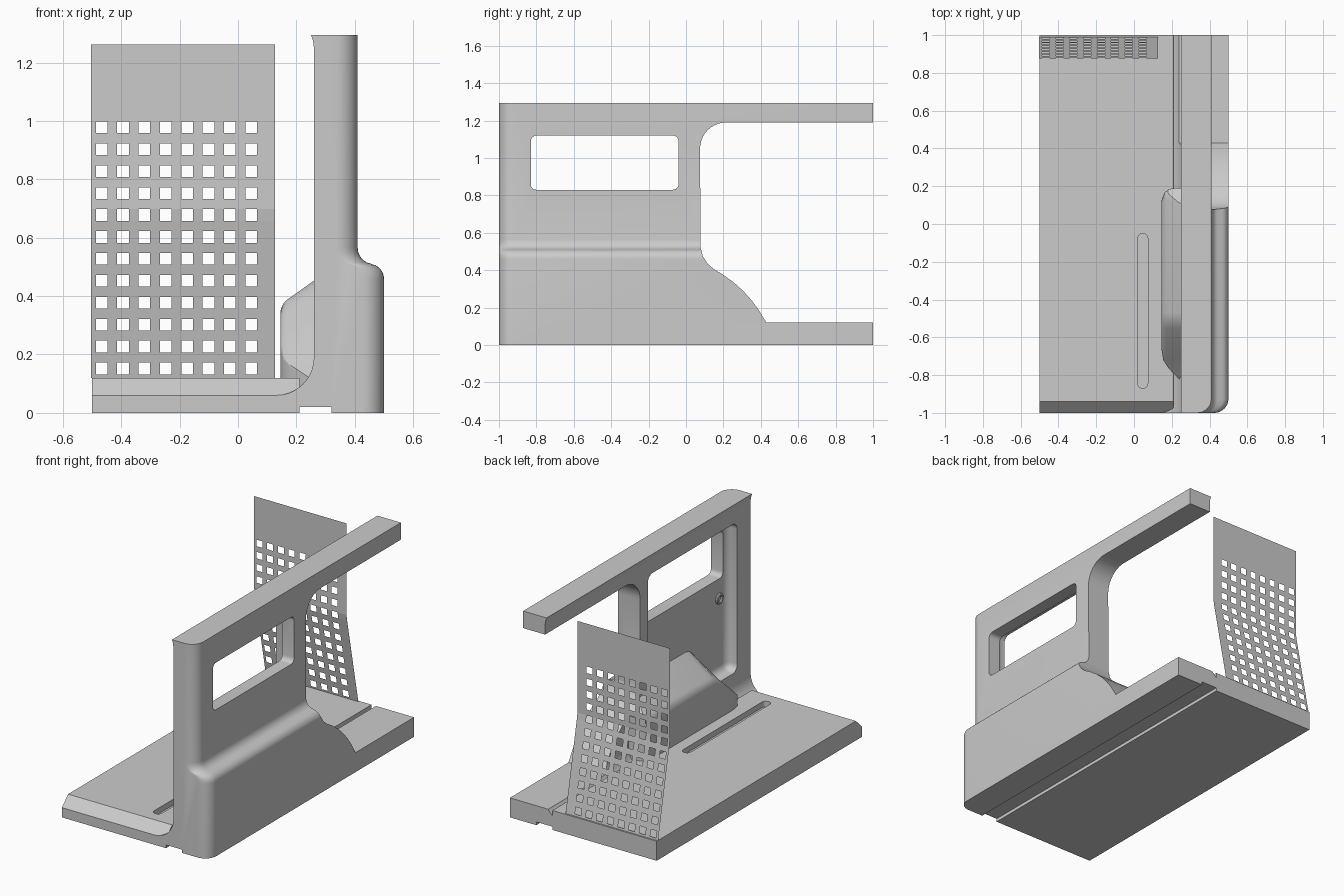
import bpy, bmesh, math
from mathutils import Vector

if "Cube" in bpy.data.objects:
    bpy.data.objects.remove(bpy.data.objects["Cube"])


def loft(name, sections):
    """Closed solid through rings that share a vertex count."""
    bm = bmesh.new()
    rings = [[bm.verts.new(p) for p in s] for s in sections]
    n = len(rings[0])
    for a, b in zip(rings, rings[1:]):
        for i in range(n):
            bm.faces.new((a[i], a[(i + 1) % n], b[(i + 1) % n], b[i]))
    bm.faces.new(rings[0])
    bm.faces.new(rings[-1][::-1])
    bmesh.ops.recalc_face_normals(bm, faces=bm.faces)
    return finish(name, bm)


def finish(name, bm):
    me = bpy.data.meshes.new(name)
    bm.to_mesh(me)
    bm.free()
    ob = bpy.data.objects.new(name, me)
    bpy.context.collection.objects.link(ob)
    return ob


def arc(cx, cy, r, a0, a1, n=8):
    return [(cx + r * math.cos(math.radians(a0 + (a1 - a0) * i / n)),
             cy + r * math.sin(math.radians(a0 + (a1 - a0) * i / n))) for i in range(n + 1)]


def rounded_rect(u0, u1, v0, v1, r):
    return (arc(u1 - r, v0 + r, r, -90, 0, 5) + arc(u1 - r, v1 - r, r, 0, 90, 5)
            + arc(u0 + r, v1 - r, r, 90, 180, 5) + arc(u0 + r, v0 + r, r, 180, 270, 5))


def extrude_x(name, yz, x0, x1):
    return loft(name, [[(x, y, z) for y, z in yz] for x in (x0, x1)])


def box(name, lo, hi, bevel=0.0):
    bm = bmesh.new()
    bmesh.ops.create_cube(bm, size=1)
    for v in bm.verts:
        v.co = Vector([(a + b) / 2 + c * (b - a) for a, b, c in zip(lo, hi, v.co)])
    if bevel:
        bmesh.ops.bevel(bm, geom=bm.edges[:], offset=bevel, segments=5, profile=0.5, affect='EDGES')
    return finish(name, bm)


def activate(ob):
    bpy.ops.object.select_all(action='DESELECT')
    ob.select_set(True)
    bpy.context.view_layer.objects.active = ob


def boolean(ob, cutter, op='DIFFERENCE'):
    m = ob.modifiers.new("cut", 'BOOLEAN')
    m.object, m.operation, m.solver = cutter, op, 'EXACT'
    activate(ob)
    bpy.ops.object.modifier_apply(modifier=m.name)


def smooth(ob):
    activate(ob)
    bpy.ops.object.shade_smooth_by_angle(angle=math.radians(32))


# Side outline shared by the wall and the motor cover
side = ([(-1.2, -.1), (1.2, -.1), (1.2, .12), (.43, .12), (.39, .185), (.35, .24), (.305, .29),
         (.255, .335), (.2, .375), (.15, .405), (.115, .435), (.09, .475), (.078, .52)]
        + arc(.215, 1.05, .14, 180, 90, 10) + [(1.2, 1.19), (1.2, 1.4), (-1.2, 1.4)])
side_cutter = extrude_x("side_cutter", side, -1, 1)

# Wall and foot: L section with a rounded outer front corner
section = ([(-.5, 0), (.21, 0), (.21, .02), (.32, .02), (.32, 0), (.5, 0)]
           + arc(.45, .46, .05, 0, 80, 6) + arc(.465, .565, .055, 260, 180, 6)
           + [(.41, 1.295), (.25, 1.295), (.257, 1.275), (.26, 1.25)]
           + arc(.13, .19, .13, 0, -90, 10) + [(-.5, .06)])
R = .075
rings = []
for i in range(9):
    a = math.pi / 2 * i / 8
    y, d = -1 + R * (1 - math.cos(a)), R * (1 - math.sin(a))
    rings.append([(x - d if x > .4 else x, y, z) for x, z in section])
rings.append([(x, 1, z) for x, z in section])
wall = loft("wall_and_foot", rings)
boolean(wall, side_cutter, 'INTERSECT')

# Hollow inner side and window
cavity = box("cavity_cutter", (.1, -.87, .25), (.33, 0, 1.17), .045)
window = extrude_x("window_cutter", rounded_rect(-.83, -.04, .83, 1.12, .03), .2, .6)
boolean(wall, cavity)
boolean(wall, window)
smooth(wall)

# Motor cover: sloped top, rounded rear, falling front
rings = []
for y, inset, top in [(.19, .07, 1), (.185, .04, 1), (.165, .015, 1), (.12, 0, 1), (-.47, 0, 1),
                      (-.51, 0, .97), (-.55, 0, .88), (-.66, 0, .56), (-.72, .01, .38),
                      (-.76, .035, .27), (-.83, .105, .12)]:
    prof = ([(.34, .08), (.145, .08)] + arc(.205, .34, .06, 180, 126, 6) + [(.34, .51)])
    rings.append([(max(x, .145 + inset), y, .08 + (z - .08) * top) for x, z in prof])
cover = loft("motor_cover", rings)
boolean(cover, side_cutter, 'INTERSECT')
smooth(cover)

# Base plate with chamfered front and a long slot
plate = extrude_x("base_plate", [(-1, .06), (1, .06), (1, .12), (-.94, .12)], -.5, .21)
slot_outline = rounded_rect(.02, .073, -.87, -.05, .026)
slot = loft("slot_cutter", [[(x, y, z) for x, y in slot_outline] for z in (.085, .2)])
boolean(plate, slot)

# Perforated rear screen: sheet with square holes, bent at mid height
H = .02
xs, zs = [-.503], [.12]
for i in range(8):
    c = -.467 + .0732 * i
    xs += [c - H, c + H]
for i in range(12):
    c = .152 + .0751 * i
    zs += [c - H, c + H]
xs.append(.127)
zs.append(1.262)
bm = bmesh.new()
grid = [[bm.verts.new((x, max(.875, .99 - (z - .12) * .115 / .57), z)) for x in xs] for z in zs]
for j in range(len(zs) - 1):
    for i in range(len(xs) - 1):
        if not (i % 2 and j % 2):
            bm.faces.new((grid[j][i], grid[j][i + 1], grid[j + 1][i + 1], grid[j + 1][i]))
finish("perforated_screen", bm)

# Small screw boss inside the hollow
bpy.ops.mesh.primitive_torus_add(major_radius=.025, minor_radius=.009, major_segments=20,
                                 minor_segments=8, location=(.325, -.79, .71),
                                 rotation=(0, math.pi / 2, 0))
boss = bpy.context.object
boss.name = "screw_boss"
smooth(boss)

for cutter in (side_cutter, cavity, window, slot):
    bpy.data.objects.remove(cutter)
